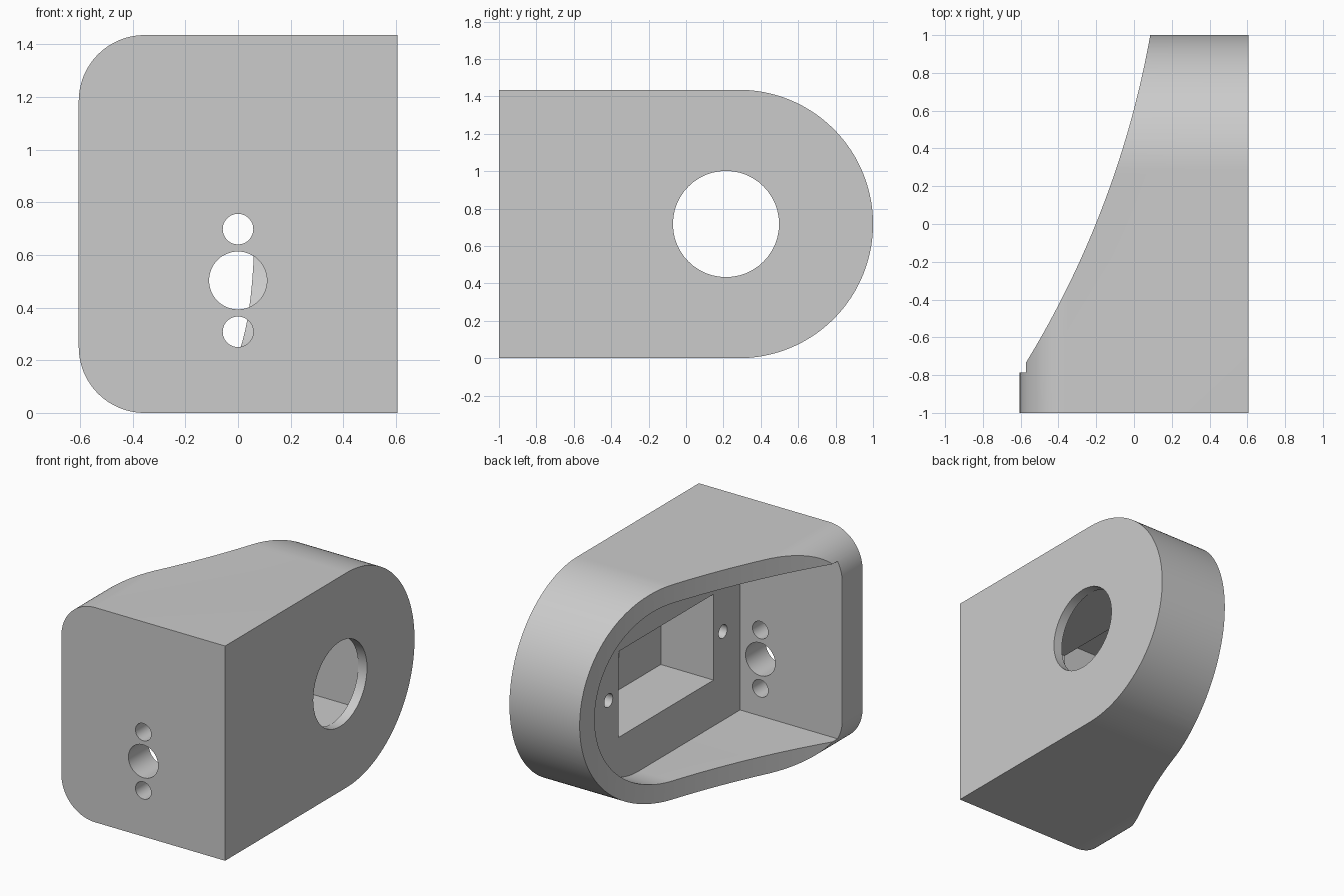
import bpy
import bmesh
from math import sin, cos, pi, sqrt

cube = bpy.data.objects.get("Cube")
if cube:
    bpy.data.objects.remove(cube, do_unlink=True)

HEIGHT, HALF_W, WALL = 1.435, 0.605, 0.124
MID = HEIGHT / 2
PLATE_BACK = -0.785    # inner face of the front plate
FLOOR_X = 0.15         # inner mounting face
POCKET_X = 0.54        # bottom of the pocket

grey = bpy.data.materials.new("plain grey")
grey.use_nodes = True
grey.diffuse_color = (0.6, 0.6, 0.6, 1)
grey.node_tree.nodes["Principled BSDF"].inputs["Base Color"].default_value = (0.6, 0.6, 0.6, 1)


def arc(cx, cy, r, start, end, steps=48):
    angles = [start + (end - start) * i / steps for i in range(steps + 1)]
    return [(cx + r * cos(a), cy + r * sin(a)) for a in angles]


def circle(cx, cy, r):
    return arc(cx, cy, r, 0, 2 * pi)[:-1]


def prism(name, points, axis, low, high):
    """Extrude a 2D outline along one axis; the outline uses the other two in order."""
    place = {"x": lambda a, b, d: (d, a, b),
             "y": lambda a, b, d: (a, d, b),
             "z": lambda a, b, d: (a, b, d)}[axis]
    bm = bmesh.new()
    face = bm.faces.new([bm.verts.new(place(a, b, low)) for a, b in points])
    grown = bmesh.ops.extrude_face_region(bm, geom=[face])["geom"]
    moved = [v for v in grown if isinstance(v, bmesh.types.BMVert)]
    bmesh.ops.translate(bm, verts=moved, vec=place(0, 0, high - low))
    bmesh.ops.recalc_face_normals(bm, faces=bm.faces)
    mesh = bpy.data.meshes.new(name)
    bm.to_mesh(mesh)
    bm.free()
    mesh.materials.append(grey)
    obj = bpy.data.objects.new(name, mesh)
    bpy.context.collection.objects.link(obj)
    return obj


def combine(target, tool, operation):
    bpy.context.view_layer.objects.active = target
    mod = target.modifiers.new("shape", "BOOLEAN")
    mod.operation, mod.solver, mod.object = operation, "EXACT", tool
    bpy.ops.object.modifier_apply(modifier=mod.name)
    bpy.data.objects.remove(tool, do_unlink=True)


def round_end(start_y, inset):
    """Side outline: square at the front, half round at the back."""
    r = MID - inset
    return [(start_y, inset)] + arc(1 - MID, MID, r, -pi / 2, pi / 2, 96) + [(start_y, HEIGHT - inset)]


# Outer body with a half-round back
body = prism("housing", round_end(-1, 0), "x", -1, HALF_W)

# Rounded top and bottom corners on the open side
R = 0.25
corner_x = R - HALF_W
outline = (arc(corner_x, HEIGHT - R, R, pi / 2, pi, 24) + arc(corner_x, R, R, pi, 1.5 * pi, 24)
           + [(1, -0.05), (1, HEIGHT + 0.05)])
combine(body, prism("corner_shape", outline, "y", -2, 2), "INTERSECT")

# Concave sweep of the open side
ys = [-1.2 + 2.4 * i / 64 for i in range(65)]
sweep = [(sqrt(5.03 ** 2 - (y - 1.887) ** 2) - 4.865, y) for y in ys]
combine(body, prism("sweep_shape", sweep + [(1, 1.2), (1, -1.2)], "z", -1, 2), "INTERSECT")

# Main cavity, then the rectangular pocket
combine(body, prism("cavity", round_end(PLATE_BACK, WALL), "x", -2, FLOOR_X), "DIFFERENCE")
lo, hi = MID - 0.287, MID + 0.287
pocket = [(-0.505, lo), (0.501, lo), (0.501, hi), (-0.505, hi)]
combine(body, prism("pocket", pocket, "x", 0, POCKET_X), "DIFFERENCE")

# Round bore through the flat side
combine(body, prism("bore", circle(0.214, MID, 0.284), "x", 0.4, 1), "DIFFERENCE")

# Blind screw holes either side of the pocket
for y in (-0.604, 0.604):
    combine(body, prism("screw_hole", circle(y, MID, 0.045), "x", 0, 0.45), "DIFFERENCE")

# Three holes in the front plate
for z, r in ((0.698, 0.058), (0.503, 0.11), (0.308, 0.058)):
    combine(body, prism("front_hole", circle(0, z, r), "y", -1.2, -0.6), "DIFFERENCE")

bpy.ops.object.select_all(action="DESELECT")
body.select_set(True)
bpy.context.view_layer.objects.active = body
bpy.ops.object.shade_smooth_by_angle()
